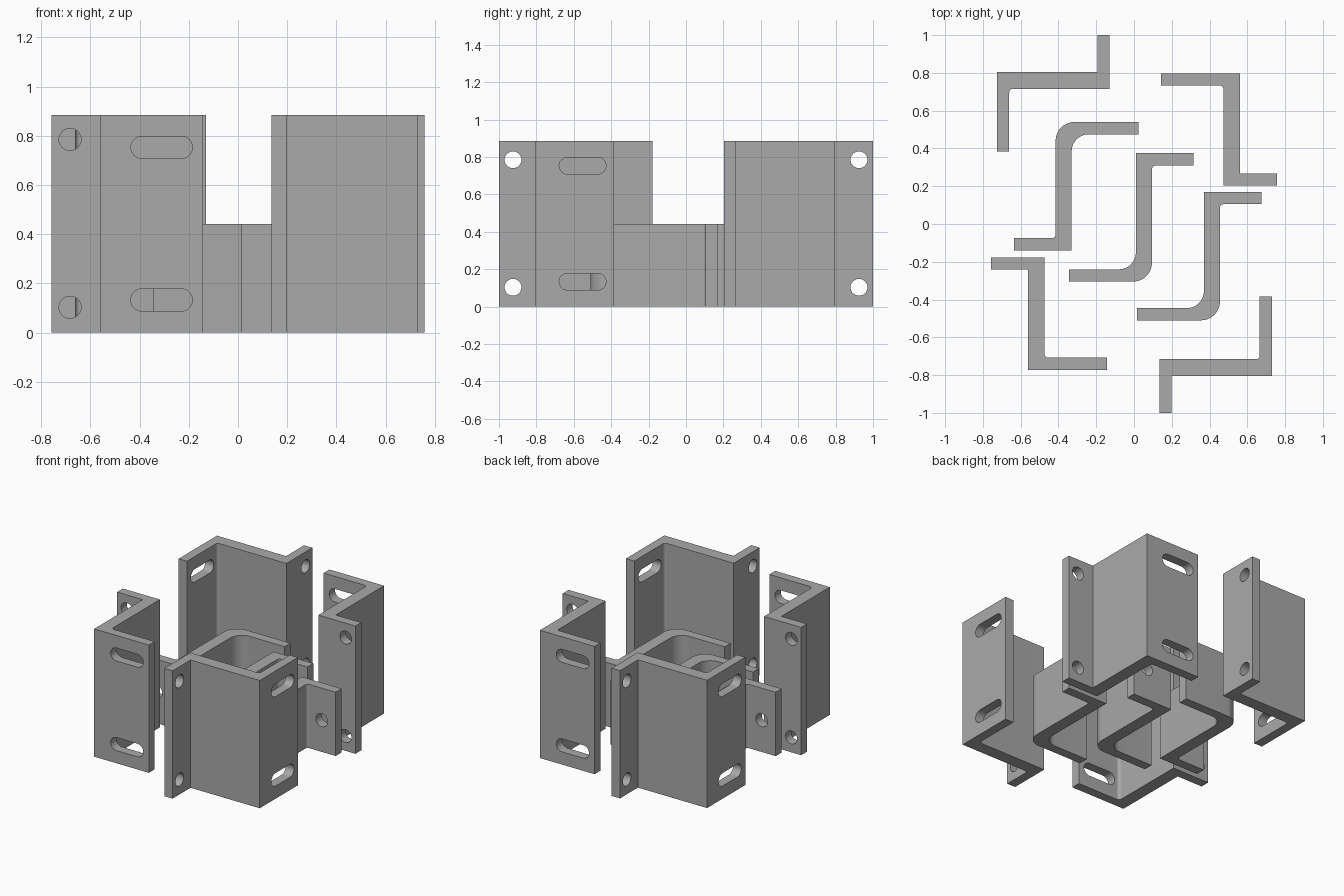
import bpy
import bmesh
from math import pi, radians, cos, sin
from mathutils import Matrix, Vector

cube = bpy.data.objects.get("Cube")
if cube:
    bpy.data.objects.remove(cube, do_unlink=True)

grey = bpy.data.materials.new("grey_metal")
grey.use_nodes = True
grey.diffuse_color = (0.4, 0.4, 0.4, 1)
grey.node_tree.nodes["Principled BSDF"].inputs["Base Color"].default_value = (0.4, 0.4, 0.4, 1)


def fillet(corners, steps=10):
    """Turn (x, y, radius) corners into an outline with rounded right angles."""
    pts = []
    for i, (x, y, r) in enumerate(corners):
        p = Vector((x, y))
        if r == 0:
            pts.append(p)
            continue
        a = (Vector(corners[i - 1][:2]) - p).normalized()
        b = (Vector(corners[(i + 1) % len(corners)][:2]) - p).normalized()
        for k in range(steps + 1):
            t = k / steps * pi / 2
            pts.append(p + r * (a * (1 - sin(t)) + b * (1 - cos(t))))
    return pts


def slot(half_width, half_height, steps=16):
    """Outline of a round-ended slot; a plain circle when both halves match."""
    pts = []
    for side, start in ((1, -pi / 2), (-1, pi / 2)):
        for k in range(steps + 1):
            t = start + pi * k / steps
            pts.append(Vector((side * (half_width - half_height) + half_height * cos(t),
                               half_height * sin(t))))
    return pts


def prism(bm, outline, depth, matrix):
    """Extrude an outline along z, then place it with the matrix."""
    verts = [bm.verts.new((p.x, p.y, 0)) for p in outline]
    face = bm.faces.new(verts)
    out = bmesh.ops.extrude_face_region(bm, geom=[face])
    top = [g for g in out["geom"] if isinstance(g, bmesh.types.BMVert)]
    bmesh.ops.translate(bm, verts=top, vec=(0, 0, depth))
    bmesh.ops.transform(bm, matrix=matrix, verts=verts + top)
    bmesh.ops.remove_doubles(bm, verts=verts + top, dist=1e-5)
    bmesh.ops.recalc_face_normals(bm, faces=bm.faces[:])


def make_object(name, bm):
    mesh = bpy.data.meshes.new(name)
    bm.to_mesh(mesh)
    bm.free()
    obj = bpy.data.objects.new(name, mesh)
    bpy.context.collection.objects.link(obj)
    return obj


def bracket_mesh(name, corners, height, cuts):
    """Z-shaped bracket with holes; cuts hold (centre, turn about z, outline)."""
    bm = bmesh.new()
    prism(bm, fillet(corners), height, Matrix())
    body = make_object(name, bm)

    bm = bmesh.new()
    for centre, turn, outline in cuts:
        place = (Matrix.Translation(centre) @ Matrix.Rotation(turn, 4, "Z")
                 @ Matrix.Rotation(pi / 2, 4, "X") @ Matrix.Translation((0, 0, -0.1)))
        prism(bm, outline, 0.2, place)
    cutter = make_object(name + "_cutter", bm)
    cutter.hide_render = True

    mod = body.modifiers.new("holes", "BOOLEAN")
    mod.operation = "DIFFERENCE"
    mod.solver = "EXACT"
    mod.object = cutter
    deps = bpy.context.evaluated_depsgraph_get()
    mesh = bpy.data.meshes.new_from_object(body.evaluated_get(deps))
    for helper in (body, cutter):
        bpy.data.objects.remove(helper, do_unlink=True)

    mesh.name = name
    mesh.materials.clear()
    mesh.materials.append(grey)
    mesh.shade_smooth()
    mesh.set_sharp_from_angle(angle=radians(30))
    return mesh


def place(name, mesh, x, y, degrees):
    obj = bpy.data.objects.new(name, mesh)
    bpy.context.collection.objects.link(obj)
    obj.location = (x, y, 0)
    obj.rotation_euler.z = radians(degrees)


hole = slot(0.045, 0.045)
long_slot = slot(0.125, 0.045)

# Tall bracket: thick web, slotted long flange, short flange with two holes
tall = bracket_mesh(
    "tall_bracket",
    [(-0.297, 0.044, 0), (0.233, 0.044, 0), (0.233, 0.24, 0), (0.297, 0.24, 0),
     (0.297, -0.044, 0), (-0.233, -0.044, 0.02), (-0.233, -0.375, 0), (-0.297, -0.375, 0)],
    0.885,
    [((0.265, 0.165, z), pi / 2, hole) for z in (0.103, 0.785)]
    + [((-0.265, -0.207, z), pi / 2, long_slot) for z in (0.133, 0.753)])

# Short bracket: rounded bend to the long flange, one hole in the short flange
short = bracket_mesh(
    "short_bracket",
    [(-0.0425, 0.34, 0.1), (0.3975, 0.34, 0), (0.3975, 0.275, 0), (0.0425, 0.275, 0.09),
     (0.0425, -0.34, 0), (-0.2625, -0.34, 0), (-0.2625, -0.275, 0), (-0.0425, -0.275, 0.02)],
    0.442,
    [((-0.155, -0.3075, 0.22), 0, hole)])

# Ring of tall brackets
place("back_right_tall_bracket", tall, -0.4275, 0.76, 0)
place("back_left_tall_bracket", tall, 0.5175, 0.5, -90)
place("front_left_tall_bracket", tall, 0.4325, -0.76, 180)
place("front_right_tall_bracket", tall, -0.5175, -0.475, 90)

# Row of short brackets in the middle
place("right_short_bracket", short, -0.3725, 0.2, 0)
place("middle_short_bracket", short, 0.0525, 0.035, 180)
place("left_short_bracket", short, 0.4125, -0.17, 180)
